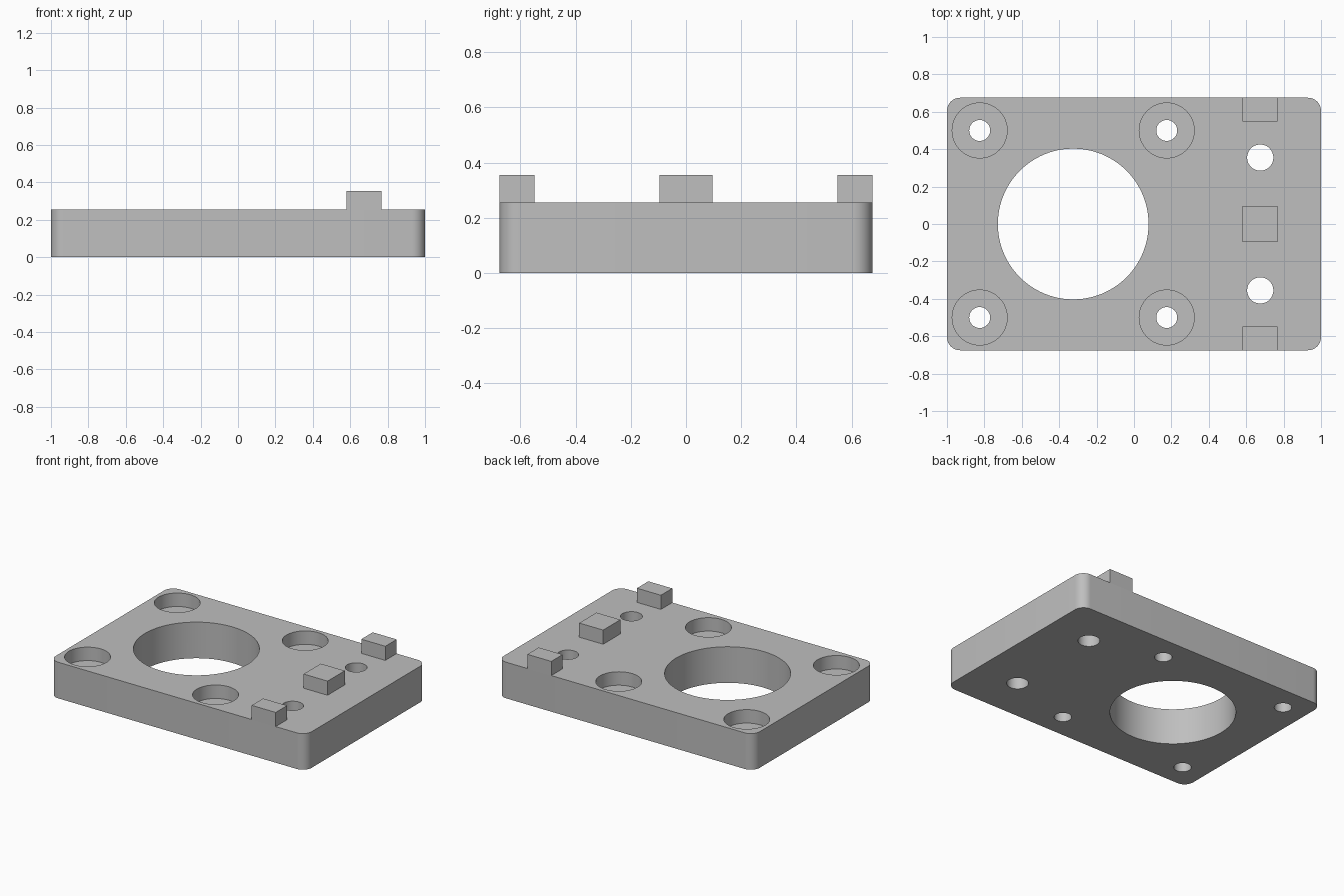
import bpy, bmesh, math
from mathutils import Matrix, Vector

cube = bpy.data.objects.get("Cube")
if cube:
    bpy.data.objects.remove(cube, do_unlink=True)

TOP, PAD_TOP = 0.255, 0.355
HALF_Y = 0.675

grey = bpy.data.materials.new("machined grey")
grey.use_nodes = True
colour = (0.52, 0.52, 0.52, 1)
grey.diffuse_color = colour
grey.node_tree.nodes["Principled BSDF"].inputs["Base Color"].default_value = colour


def make_object(name, bm):
    mesh = bpy.data.meshes.new(name)
    bm.to_mesh(mesh)
    bm.free()
    mesh.materials.append(grey)
    obj = bpy.data.objects.new(name, mesh)
    bpy.context.collection.objects.link(obj)
    return obj


def box(name, low, high, corner=0):
    low, high = Vector(low), Vector(high)
    bm = bmesh.new()
    matrix = Matrix.Translation((low + high) / 2) @ Matrix.Diagonal((*(high - low), 1))
    bmesh.ops.create_cube(bm, size=1, matrix=matrix)
    if corner:
        upright = [e for e in bm.edges if abs(e.verts[0].co.z - e.verts[1].co.z) > 0.01]
        bmesh.ops.bevel(bm, geom=upright, offset=corner, segments=10,
                        profile=0.5, affect='EDGES')
    return make_object(name, bm)


def drill(target, x, y, radius, bottom=-0.1, sides=48):
    """Cut a round vertical hole from the top down to the given height."""
    bm = bmesh.new()
    height = 0.5 - bottom
    bmesh.ops.create_cone(bm, cap_ends=True, segments=sides, radius1=radius,
                          radius2=radius, depth=height,
                          matrix=Matrix.Translation((x, y, bottom + height / 2)))
    cutter = make_object("hole_cutter", bm)
    cutter.hide_render = True
    mod = target.modifiers.new("hole", 'BOOLEAN')
    mod.operation, mod.solver, mod.object = 'DIFFERENCE', 'EXACT', cutter
    bpy.context.view_layer.objects.active = target
    bpy.ops.object.modifier_apply(modifier=mod.name)
    bpy.data.objects.remove(cutter, do_unlink=True)


# Base plate with rounded upright corners
plate = box("base_plate", (-1, -HALF_Y, 0), (1, HALF_Y, TOP), corner=0.07)

# Large bore, counterbored bolt holes and plain pin holes
drill(plate, -0.325, 0, 0.403, sides=96)
for y in (-0.5, 0.5):
    for x in (-0.825, 0.175):
        drill(plate, x, y, 0.147, bottom=TOP - 0.095, sides=64)
        drill(plate, x, y, 0.056)
for y in (-0.355, 0.355):
    drill(plate, 0.675, y, 0.07)

# Smooth the round walls, keep the rims sharp
bpy.ops.object.select_all(action='DESELECT')
plate.select_set(True)
bpy.context.view_layer.objects.active = plate
bpy.ops.object.shade_smooth_by_angle(angle=math.radians(30))

# Row of raised locating blocks
for name, y0, y1 in (("front_block", -HALF_Y, -0.548),
                     ("middle_block", -0.096, 0.096),
                     ("back_block", 0.548, HALF_Y)):
    box(name, (0.58, y0, TOP), (0.767, y1, PAD_TOP))
